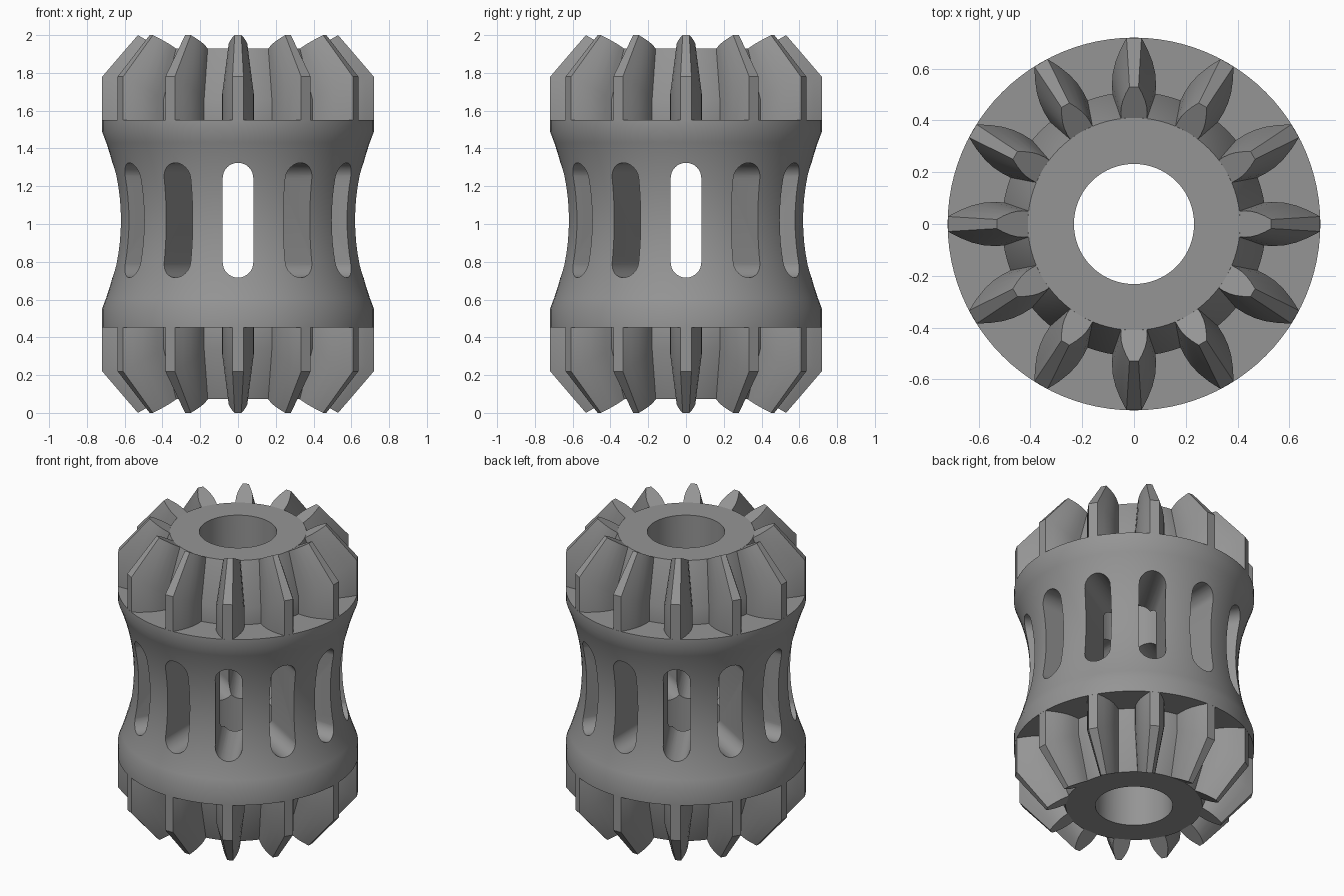
import bpy, bmesh, math
from mathutils import Matrix, Vector

cube = bpy.data.objects.get("Cube")
if cube:
    bpy.data.objects.remove(cube, do_unlink=True)

COUNT = 12
SEGMENTS = 96

grey = bpy.data.materials.new("plain grey")
grey.use_nodes = True
grey.diffuse_color = (0.3, 0.3, 0.3, 1)
grey.node_tree.nodes["Principled BSDF"].inputs["Base Color"].default_value = (0.3, 0.3, 0.3, 1)


def make_object(name, bm):
    bmesh.ops.recalc_face_normals(bm, faces=bm.faces)
    mesh = bpy.data.meshes.new(name)
    bm.to_mesh(mesh)
    bm.free()
    mesh.materials.append(grey)
    obj = bpy.data.objects.new(name, mesh)
    bpy.context.collection.objects.link(obj)
    return obj


def select_only(obj):
    bpy.ops.object.select_all(action='DESELECT')
    obj.select_set(True)
    bpy.context.view_layer.objects.active = obj


def bridge(bm, a, b):
    for i in range(len(a)):
        j = (i + 1) % len(a)
        bm.faces.new((a[i], a[j], b[j], b[i]))


# Body: closed lathe with hubs, flanges, concave waist and bore
waist = [(0.625 + 0.095 * (k / 8) ** 2, 1.02 + 0.47 * k / 8) for k in range(-8, 9)]
profile = ([(0.232, 0.073), (0.41, 0.073), (0.51, 0.34), (0.51, 0.453), (0.72, 0.453)]
           + waist
           + [(0.72, 1.55), (0.51, 1.55), (0.51, 1.66), (0.41, 1.93), (0.232, 1.93)])
bm = bmesh.new()
rings = []
for s in range(SEGMENTS):
    a = math.tau * s / SEGMENTS
    rings.append([bm.verts.new((r * math.cos(a), r * math.sin(a), z)) for r, z in profile])
for s in range(SEGMENTS):
    bridge(bm, rings[s], rings[(s + 1) % SEGMENTS])
body = make_object("slotted_body", bm)

# Slots: rounded bars cut straight through the waist
for n in range(COUNT // 2):
    bm = bmesh.new()
    outline = []
    for centre, start in ((1.243, 0), (0.797, math.pi)):
        for k in range(17):
            a = start + math.pi * k / 16
            outline.append((0.081 * math.cos(a), centre + 0.081 * math.sin(a)))
    ends = [[bm.verts.new((x, y, z)) for x, z in outline] for y in (-1, 1)]
    bridge(bm, ends[0], ends[1])
    for end in ends:
        bm.faces.new(end)
    bm.transform(Matrix.Rotation(math.tau * n / COUNT, 4, 'Z'))
    cutter = make_object("slot_cutter", bm)
    cutter.hide_render = True
    select_only(body)
    cut = body.modifiers.new("slot", 'BOOLEAN')
    cut.operation = 'DIFFERENCE'
    cut.solver = 'EXACT'
    cut.object = cutter
    bpy.ops.object.modifier_apply(modifier=cut.name)
    bpy.data.objects.remove(cutter, do_unlink=True)
select_only(body)
bpy.ops.object.shade_smooth_by_angle(angle=math.radians(30))

# Teeth: half widths from root to tip, lofted through three sections
FLANK = [(-0.1, 0.083), (0.15, 0.085), (0.35, 0.082), (0.55, 0.072), (0.78, 0.053), (1, 0.029)]


def section(bm, root, tip, scale, floor=None):
    root, tip = Vector(root), Vector(tip)
    pts = []
    for side, rows in ((1, FLANK), (-1, FLANK[::-1])):
        for t, w in rows:
            r, z = root.lerp(tip, t)
            pts.append(bm.verts.new((side * w * scale, -r, z if floor is None else floor)))
    return pts


def make_teeth(name, flip):
    bm = bmesh.new()
    for n in range(COUNT):
        loops = [section(bm, (0.51, 1.66), (0.719, 1.78), 1, 1.547),
                 section(bm, (0.51, 1.66), (0.719, 1.78), 1),
                 section(bm, (0.41, 1.93), (0.53, 2.0), 0.6)]
        bridge(bm, loops[0], loops[1])
        bridge(bm, loops[1], loops[2])
        bm.faces.new(loops[0])
        bm.faces.new(loops[2])
        verts = [v for loop in loops for v in loop]
        bmesh.ops.rotate(bm, verts=verts, matrix=Matrix.Rotation(math.tau * n / COUNT, 3, 'Z'))
    if flip:
        for v in bm.verts:
            v.co.z = 2 - v.co.z
    obj = make_object(name, bm)
    select_only(obj)
    bpy.ops.object.shade_smooth_by_angle(angle=math.radians(24))


make_teeth("upper_gear_teeth", False)
make_teeth("lower_gear_teeth", True)
